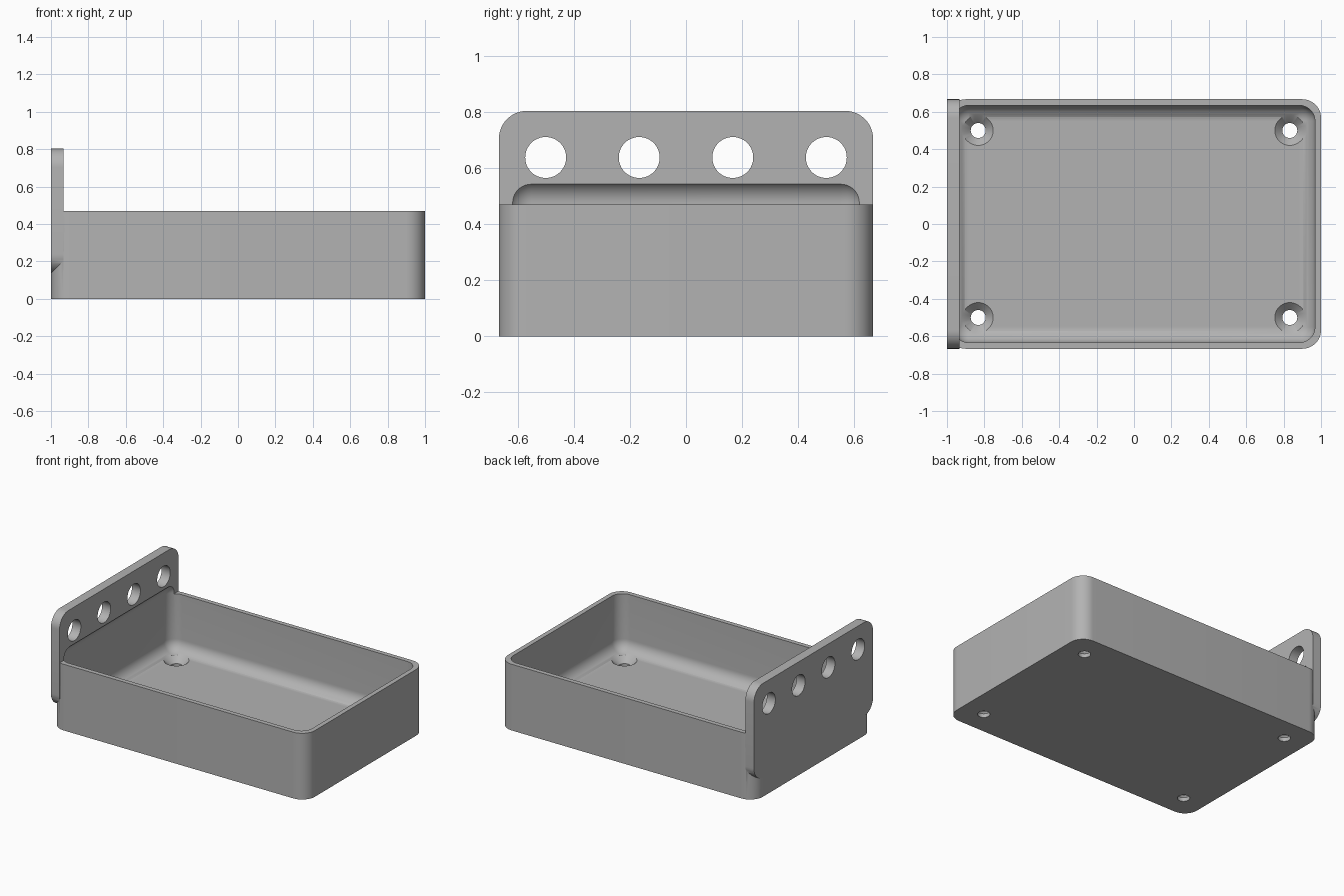
import bpy, bmesh, math
from mathutils import Matrix, Vector

old = bpy.data.objects.get("Cube")
if old:
    bpy.data.objects.remove(old, do_unlink=True)

mat = bpy.data.materials.new("plain_grey")
mat.use_nodes = True
GREY = (0.45, 0.45, 0.45, 1)
mat.diffuse_color = GREY
mat.node_tree.nodes["Principled BSDF"].inputs["Base Color"].default_value = GREY


def finish(name, bm):
    bmesh.ops.recalc_face_normals(bm, faces=bm.faces)
    mesh = bpy.data.meshes.new(name)
    bm.to_mesh(mesh)
    bm.free()
    mesh.materials.append(mat)
    obj = bpy.data.objects.new(name, mesh)
    bpy.context.collection.objects.link(obj)
    return obj


def rounded_box(name, low, high, radius, axis=None):
    """Box with rounded edges: only those along the axis, or all of them."""
    low, high = Vector(low), Vector(high)
    bm = bmesh.new()
    bmesh.ops.create_cube(bm, size=1)
    for v in bm.verts:
        v.co = (low + high) / 2 + v.co * (high - low)
    edges = [e for e in bm.edges if axis is None or
             abs((e.verts[0].co - e.verts[1].co)[axis]) > 1e-4]
    bmesh.ops.bevel(bm, geom=edges, offset=radius, segments=12,
                    profile=0.5, affect='EDGES')
    return finish(name, bm)


def cone(name, centre, r1, r2, depth, turn=0):
    bm = bmesh.new()
    bmesh.ops.create_cone(
        bm, cap_ends=True, segments=48, radius1=r1, radius2=r2, depth=depth,
        matrix=Matrix.Translation(centre) @ Matrix.Rotation(turn, 4, 'Y'))
    return finish(name, bm)


def combine(target, tool, operation):
    mod = target.modifiers.new(operation.lower(), 'BOOLEAN')
    mod.object, mod.operation, mod.solver = tool, operation, 'EXACT'
    bpy.ops.object.select_all(action='DESELECT')
    bpy.context.view_layer.objects.active = target
    target.select_set(True)
    bpy.ops.object.modifier_apply(modifier=mod.name)
    bpy.data.objects.remove(tool, do_unlink=True)


HALF_Y, RIM, FLOOR, WALL, PLATE = 0.667, 0.469, 0.067, 0.033, 0.067

# Solid tray body joined to the tall end plate
tray = rounded_box("tray", (-1, -HALF_Y, 0), (1, HALF_Y, RIM), 0.1, axis=2)
plate = rounded_box("end_plate", (-1, -HALF_Y, 0.137),
                    (PLATE - 1, HALF_Y, 0.803), 0.1, axis=0)
combine(tray, plate, 'UNION')

# Rounded cavity, which also bites into the plate above the rim
inner = Vector((1 - WALL, HALF_Y - WALL, 0))
cavity = rounded_box("cavity_cutter", (-inner.x, -inner.y, FLOOR),
                     (inner.x, inner.y, 0.558), 0.083)
combine(tray, cavity, 'DIFFERENCE')

# Countersunk screw holes in the floor
for x in (-0.833, 0.833):
    for y in (-0.5, 0.5):
        combine(tray, cone("hole_cutter", (x, y, 0.03), 0.04, 0.04, 0.2), 'DIFFERENCE')
        combine(tray, cone("sink_cutter", (x, y, FLOOR - 0.015),
                           0.04, 0.09, 0.05), 'DIFFERENCE')

# Row of round holes through the end plate
for i in range(4):
    y = (i - 1.5) / 3
    combine(tray, cone("round_cutter", (-0.967, y, 0.637), 0.073, 0.073, 0.2,
                       math.pi / 2), 'DIFFERENCE')

bpy.ops.object.shade_smooth_by_angle(angle=math.radians(30))
